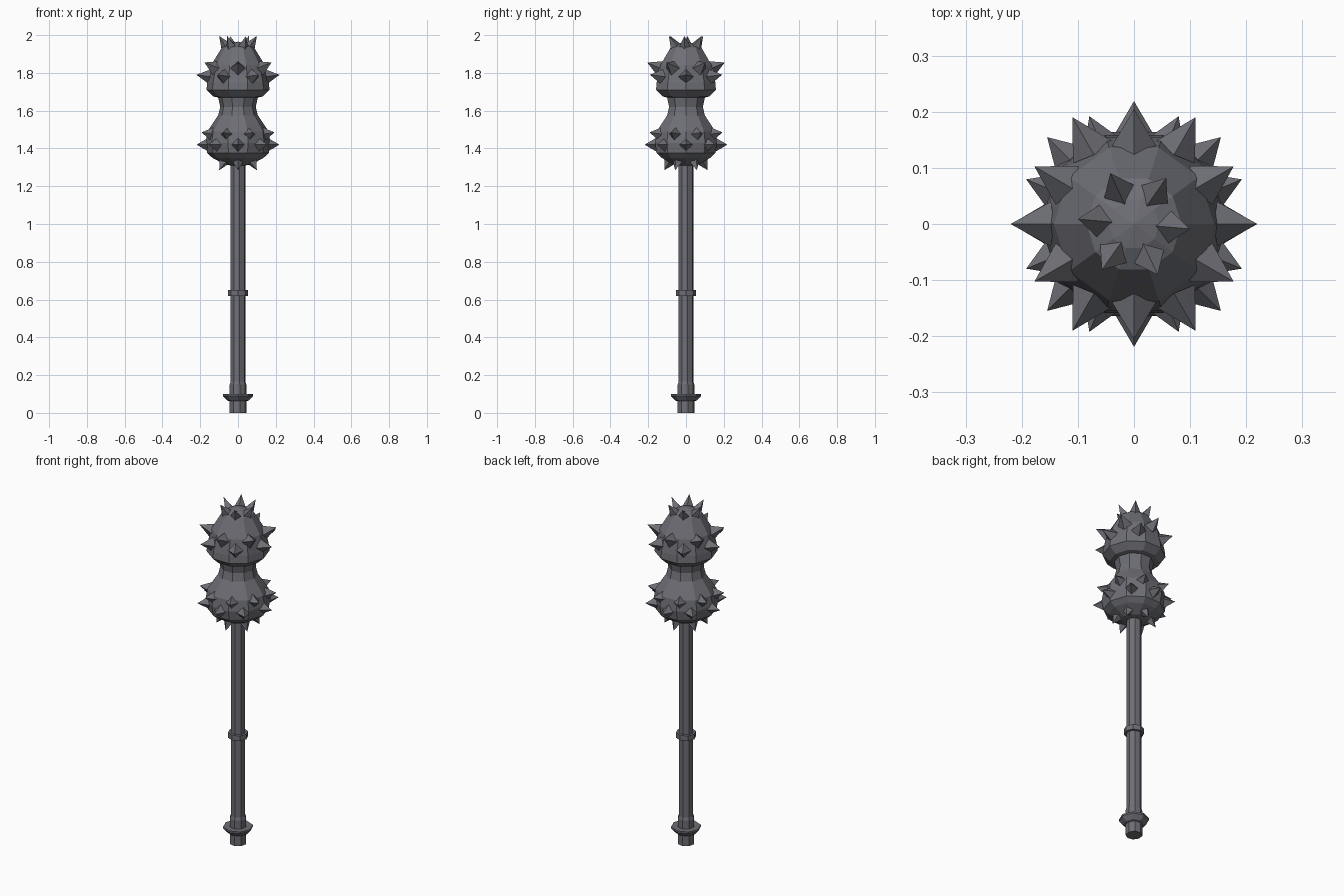
import bpy, bmesh, math
from mathutils import Vector

if "Cube" in bpy.data.objects:
    bpy.data.objects.remove(bpy.data.objects["Cube"])

iron = bpy.data.materials.new("dark iron")
iron.diffuse_color = (0.155, 0.157, 0.178, 1)
iron.use_nodes = True
iron.node_tree.nodes["Principled BSDF"].inputs["Base Color"].default_value = iron.diffuse_color


def finish(name, bm):
    bmesh.ops.recalc_face_normals(bm, faces=bm.faces)
    me = bpy.data.meshes.new(name)
    bm.to_mesh(me)
    bm.free()
    me.materials.append(iron)
    ob = bpy.data.objects.new(name, me)
    bpy.context.collection.objects.link(ob)


def lathe(name, profile, sides, turn=0.0):
    """Faceted solid of revolution from (radius, z) points, capped at the ends."""
    bm = bmesh.new()
    rings = []
    for r, z in profile:
        rings.append([bm.verts.new((r * math.cos(a), r * math.sin(a), z))
                      for a in (math.radians(turn) + math.tau * i / sides for i in range(sides))])
    for lo, hi in zip(rings, rings[1:]):
        for i in range(sides):
            j = (i + 1) % sides
            bm.faces.new((lo[i], lo[j], hi[j], hi[i]))
    bm.faces.new(rings[0][::-1])
    bm.faces.new(rings[-1])
    finish(name, bm)


def spikes(name, count, first, base, tip, half):
    """Ring of four-sided spikes; base and tip are (radius, z)."""
    bm = bmesh.new()
    for k in range(count):
        a = math.radians(first + 360 * k / count)
        out = Vector((math.cos(a), math.sin(a), 0))
        side = Vector((-math.sin(a), math.cos(a), 0))
        b = out * base[0] + Vector((0, 0, base[1]))
        t = out * tip[0] + Vector((0, 0, tip[1]))
        up = (t - b).normalized().cross(side)
        ring = [bm.verts.new(b + d * half) for d in (side, up, -side, -up)]
        point = bm.verts.new(t)
        for i in range(4):
            bm.faces.new((ring[i], ring[(i + 1) % 4], point))
        bm.faces.new(ring[::-1])
    finish(name, bm)


# Handle with its pommel grip, guard and ring
lathe("shaft", [(0.040, 0.15), (0.040, 1.34)], 8, 12)
lathe("pommel_grip", [(0.045, 0), (0.045, 0.15), (0.040, 0.165)], 8, 12)
lathe("guard", [(0.045, 0.062), (0.058, 0.066), (0.080, 0.09), (0.080, 0.1), (0.045, 0.1)], 8, 0)
lathe("grip_ring", [(0.054, 0.62), (0.054, 0.65)], 8, 0)

# Double-bulb head
lathe("head", [(0.04, 1.31), (0.07, 1.315), (0.135, 1.35), (0.163, 1.375),
               (0.172, 1.43), (0.162, 1.49), (0.136, 1.53), (0.105, 1.575),
               (0.094, 1.62), (0.105, 1.67), (0.13, 1.675), (0.167, 1.71),
               (0.163, 1.75), (0.143, 1.84), (0.085, 1.935), (0.045, 1.955),
               (0.001, 1.965)], 10, 0)

# Spikes from the crown downwards
spikes("crown_spikes", 6, -5, (0.060, 1.935), (0.100, 1.995), 0.032)
spikes("upper_bulb_high_spikes", 6, 30, (0.138, 1.825), (0.205, 1.855), 0.04)
spikes("upper_bulb_low_spikes", 6, 0, (0.148, 1.78), (0.220, 1.79), 0.04)
spikes("lower_bulb_high_spikes", 8, 22.5, (0.148, 1.475), (0.208, 1.485), 0.037)
spikes("lower_bulb_low_spikes", 8, 0, (0.156, 1.42), (0.219, 1.42), 0.037)
spikes("underside_spikes", 6, 30, (0.085, 1.335), (0.115, 1.285), 0.032)
